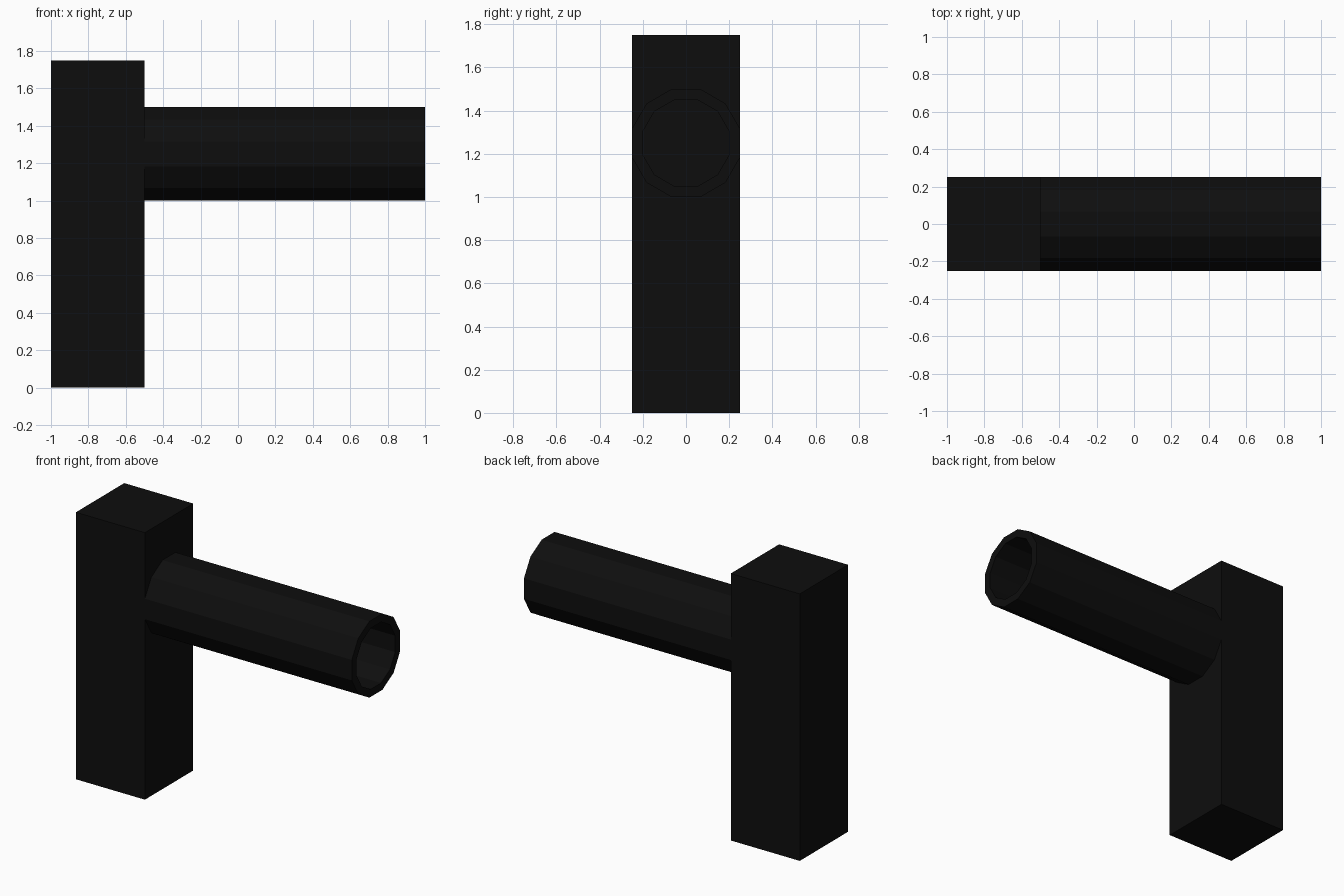
import bpy
import bmesh
import math

if "Cube" in bpy.data.objects:
    bpy.data.objects.remove(bpy.data.objects["Cube"])

SIDES = 12

black = bpy.data.materials.new("matte black")
black.diffuse_color = (0.0043, 0.0043, 0.0043, 1.0)
black.use_nodes = True
black.node_tree.nodes["Principled BSDF"].inputs["Base Color"].default_value = black.diffuse_color


def finish(bm, name):
    """Turn a bmesh into a flat-shaded object."""
    mesh = bpy.data.meshes.new(name)
    bm.to_mesh(mesh)
    bm.free()
    mesh.materials.append(black)
    obj = bpy.data.objects.new(name, mesh)
    bpy.context.collection.objects.link(obj)
    return obj


# Upright rectangular post
bm = bmesh.new()
bmesh.ops.create_cube(bm, size=1.0)
bmesh.ops.scale(bm, vec=(0.5, 0.5, 1.75), verts=bm.verts)
bmesh.ops.translate(bm, vec=(-0.75, 0, 0.875), verts=bm.verts)
finish(bm, "post")

# Hollow twelve-sided tube along x, flat sides on top and bottom;
# profile runs along the outside, over the front rim and back down the bore
k = 1.0 / math.cos(math.pi / SIDES)
profile = [(-0.5, 0.25 * k), (1.0, 0.25 * k), (1.0, 0.20 * k), (-0.5, 0.20 * k)]
bm = bmesh.new()
rings = []
for x, r in profile:
    ring = []
    for i in range(SIDES):
        a = 2 * math.pi * (i + 0.5) / SIDES
        ring.append(bm.verts.new((x, r * math.cos(a), 1.25 + r * math.sin(a))))
    rings.append(ring)
for a, b in zip(rings, rings[1:]):
    for i in range(SIDES):
        j = (i + 1) % SIDES
        bm.faces.new((a[i], a[j], b[j], b[i]))
finish(bm, "tube")
